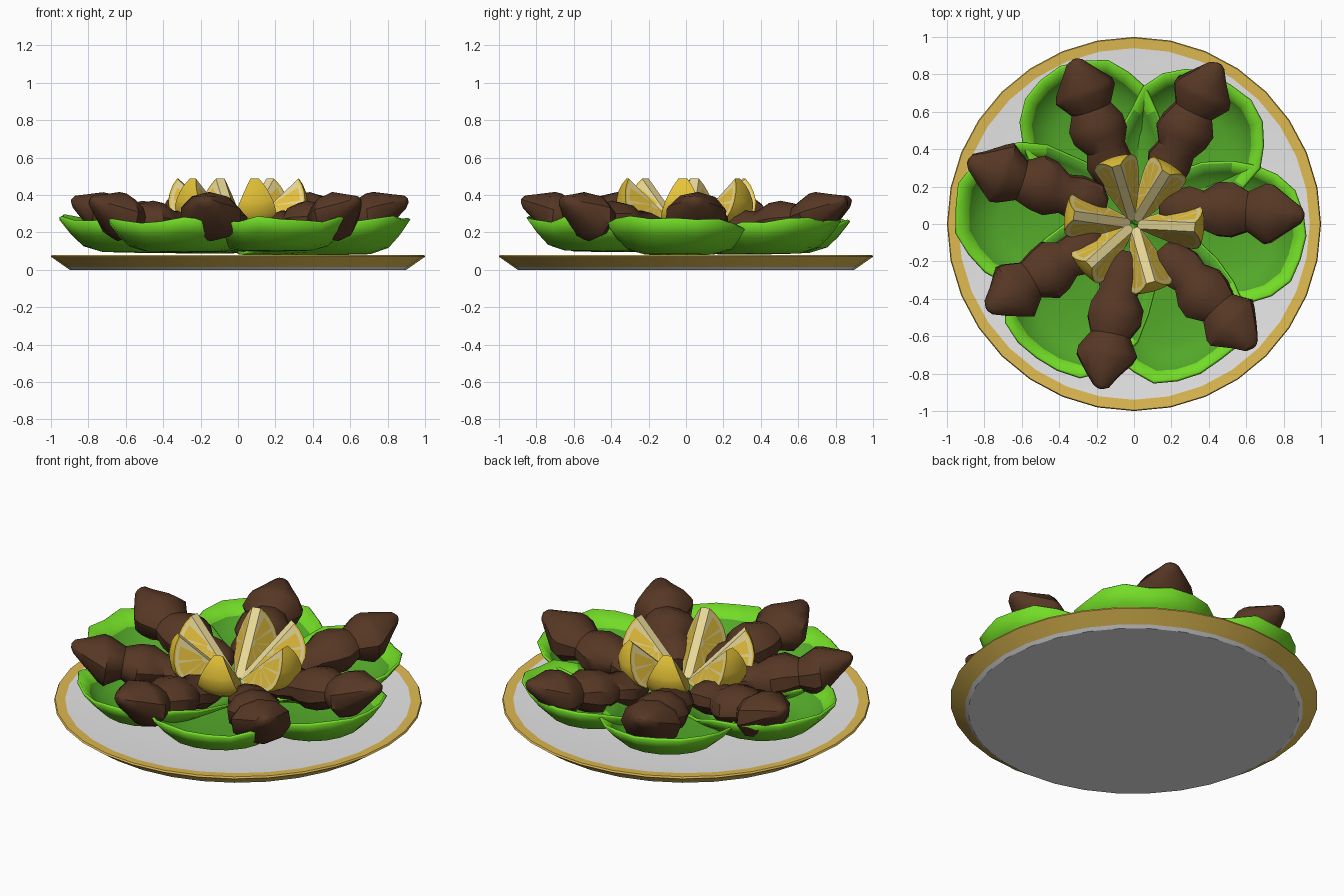
import bpy, bmesh, math, random
from mathutils import Vector, Matrix

if "Cube" in bpy.data.objects:
    bpy.data.objects.remove(bpy.data.objects["Cube"])

random.seed(4)
TAU = math.tau


def mat(name, r, g, b):
    m = bpy.data.materials.new(name)
    m.diffuse_color = (r, g, b, 1)
    m.use_nodes = True
    m.node_tree.nodes["Principled BSDF"].inputs["Base Color"].default_value = m.diffuse_color
    return m


WHITE = mat("plate white", .82, .82, .82)
GOLD = mat("rim gold", .75, .50, .085)
LEAF = mat("leaf green", .085, .39, .022)
LIGHT = mat("leaf edge green", .17, .72, .02)
BROWN = mat("fried brown", .095, .039, .018)
RIND = mat("lemon rind", .79, .55, .04)
PULP = mat("lemon pulp", .80, .54, .045)
PITH = mat("lemon pith", .90, .76, .34)


def finish(bm, name, mats, angle=35, recalc=True):
    bmesh.ops.remove_doubles(bm, verts=bm.verts, dist=1e-4)
    if recalc:
        bmesh.ops.recalc_face_normals(bm, faces=bm.faces)
    me = bpy.data.meshes.new(name)
    bm.to_mesh(me)
    bm.free()
    for m in mats:
        me.materials.append(m)
    ob = bpy.data.objects.new(name, me)
    bpy.context.collection.objects.link(ob)
    bpy.ops.object.select_all(action='DESELECT')
    ob.select_set(True)
    bpy.context.view_layer.objects.active = ob
    bpy.ops.object.shade_smooth_by_angle(angle=math.radians(angle))
    return ob


def face(bm, verts, index=0):
    """Face from verts, dropping coincident corners."""
    out = []
    for v in verts:
        if all((v.co - o.co).length > 1e-5 for o in out):
            out.append(v)
    if len(out) > 2:
        bm.faces.new(out).material_index = index


# Plate: lathed profile, gold on the rim bands
def plate():
    prof = [(0, 0), (.9, 0), (.92, .014), (1, .07), (.995, .08), (.94, .076), (.7, .062), (0, .058)]
    n = 32
    bm = bmesh.new()
    rings = [[bm.verts.new((r * math.cos(TAU * k / n), r * math.sin(TAU * k / n), z))
              for k in range(n)] for r, z in prof]
    for i in range(len(prof) - 1):
        for k in range(n):
            j = (k + 1) % n
            face(bm, [rings[i][k], rings[i][j], rings[i + 1][j], rings[i + 1][k]],
                 1 if 2 <= i <= 4 else 0)
    finish(bm, "plate", [WHITE, GOLD], 30)


# Lettuce leaf: shallow cup reaching the centre, higher at the outer end, light outer edge
def leaf(deg, reach, lift, num):
    n = 20
    prof = [(0, 0), (.5, .03), (.72, .2), (.86, .55), (1, 1)]
    wob = [random.uniform(-.025, .025) for _ in range(n)]
    bm = bmesh.new()
    rings = []
    for f, h in prof:
        ring = []
        for k in range(n):
            a = TAU * k / n
            c, s = math.cos(a), math.sin(a)
            g = f * (1 + wob[k] * 1.6 * f)
            height = .13 + lift * c + wob[k] * .8 - .06 * max(0, -c)
            length = reach - .5 if c > 0 else .5
            ring.append(bm.verts.new((.5 + length * g * c,
                                      .365 * g * s * (1 + .12 * c),
                                      .09 + height * h + .004 * num)))
        rings.append(ring)
    for i in range(len(prof) - 1):
        for k in range(n):
            j = (k + 1) % n
            outer = math.cos(TAU * (k + .5) / n) > .1
            face(bm, [rings[i][k], rings[i + 1][k], rings[i + 1][j], rings[i][j]],
                 1 if i == 3 and outer else 0)
    bm.transform(Matrix.Rotation(math.radians(deg), 4, 'Z'))
    ob = finish(bm, f"lettuce_leaf_{num}", [LEAF, LIGHT], 40, recalc=False)
    sol = ob.modifiers.new("thickness", 'SOLIDIFY')
    sol.thickness = .016
    sol.offset = -1
    sol.material_offset = 1
    sol.material_offset_rim = 1


# Fried roll: lumpy tapered body with a raised outer tip
def roll(start, end, num):
    prof = [(0, .05), (.06, .10), (.2, .125), (.3, .108), (.4, .15), (.5, .152), (.61, .112),
            (.73, .168), (.78, .16), (.9, .09), (.98, .045), (1, .015)]
    n = 10
    p, q = Vector((*start, 0)), Vector((*end, 0))
    d = (q - p).normalized()
    side = Vector((-d.y, d.x, 0))
    twist = random.uniform(0, TAU)
    up = Vector((0, 0, 1)) - d * .15
    bm = bmesh.new()
    rings = []
    for t, r in prof:
        c = p.lerp(q, t) + side * random.uniform(-.008, .008)
        c.z = .2 + .11 * t + .06 * max(0, (t - .74) / .26)
        rings.append([bm.verts.new(c + r * (side * math.cos(twist + TAU * k / n)
                                            + up * .76 * math.sin(twist + TAU * k / n)))
                      for k in range(n)])
    for a, b in zip(rings, rings[1:]):
        for k in range(n):
            j = (k + 1) % n
            face(bm, [a[k], a[j], b[j], b[k]])
    face(bm, rings[0])
    face(bm, rings[-1])
    finish(bm, f"fried_roll_{num}", [BROWN], 38)


# Lemon wedge: flat pale ridge leans outward, rind bulges outward, pulp segments on both cuts
def wedge(deg, num):
    lo, hi = Vector((.02, 0, .2)), Vector((.325, 0, .488))
    axis = (hi - lo).normalized()
    out = Vector((axis.z, 0, -axis.x))
    mid = lo.lerp(hi, .5)
    half = math.radians(31)
    ridge = Vector((0, .024, 0))
    # thin pith spokes sit between wide pulp columns
    ts = [0, .03, .12, .2, .23, .32, .42, .45, .54, .64, .67, .76, .85, .88, .94, .98, 1]
    spokes = {0, 3, 6, 9, 12, 15}

    def rim(t, a):
        r = .18 * max(0, math.sin(math.pi * t ** 1.6)) ** .6
        return (lo.lerp(hi, t) + ridge * (a / half)
                + r * (out * math.cos(a) + Vector((0, 1, 0)) * math.sin(a)))

    bm = bmesh.new()
    # rind
    m = 6
    grid = [[bm.verts.new(rim(t, -half + 2 * half * k / m)) for k in range(m + 1)] for t in ts]
    for a, b in zip(grid, grid[1:]):
        for k in range(m):
            face(bm, [a[k], a[k + 1], b[k + 1], b[k]], 0)
    # cut faces
    for a in (-half, half):
        centre = mid + ridge * (a / half)
        fan = [[bm.verts.new(centre.lerp(rim(t, a), s)) for s in (0, .14, .86, .95, 1)]
               for t in ts]
        for i in range(len(ts) - 1):
            for k in range(4):
                if k == 3:
                    index = 0
                elif k == 1 and i not in spokes:
                    index = 1
                else:
                    index = 2
                face(bm, [fan[i][k], fan[i][k + 1], fan[i + 1][k + 1], fan[i + 1][k]], index)
    # ridge strip
    for a, b in ((lo, mid), (mid, hi)):
        face(bm, [bm.verts.new(v) for v in (a - ridge, a + ridge, b + ridge, b - ridge)], 2)
    bm.transform(Matrix.Rotation(math.radians(deg), 4, 'Z'))
    finish(bm, f"lemon_wedge_{num}", [RIND, PULP, PITH], 35)


plate()
for i, (deg, reach, lift) in enumerate([(-4, .92, .065), (55, .90, .04), (115, .92, .04),
                                        (175, .95, .045), (234, .89, .03), (-66, .87, .03)]):
    leaf(deg, reach, lift, i + 1)
for i, (s, e) in enumerate([((.14, .09), (.91, .05)), ((.13, .2), (.45, .86)),
                            ((-.08, .2), (-.32, .88)), ((-.15, .1), (-.89, .33)),
                            ((-.17, -.08), (-.79, -.45)), ((-.04, -.15), (-.18, -.88)),
                            ((.15, -.13), (.64, -.66))]):
    roll(s, e, i + 1)
for i, deg in enumerate([-3, 58, 107, 172, 222, 286]):
    wedge(deg, i + 1)
